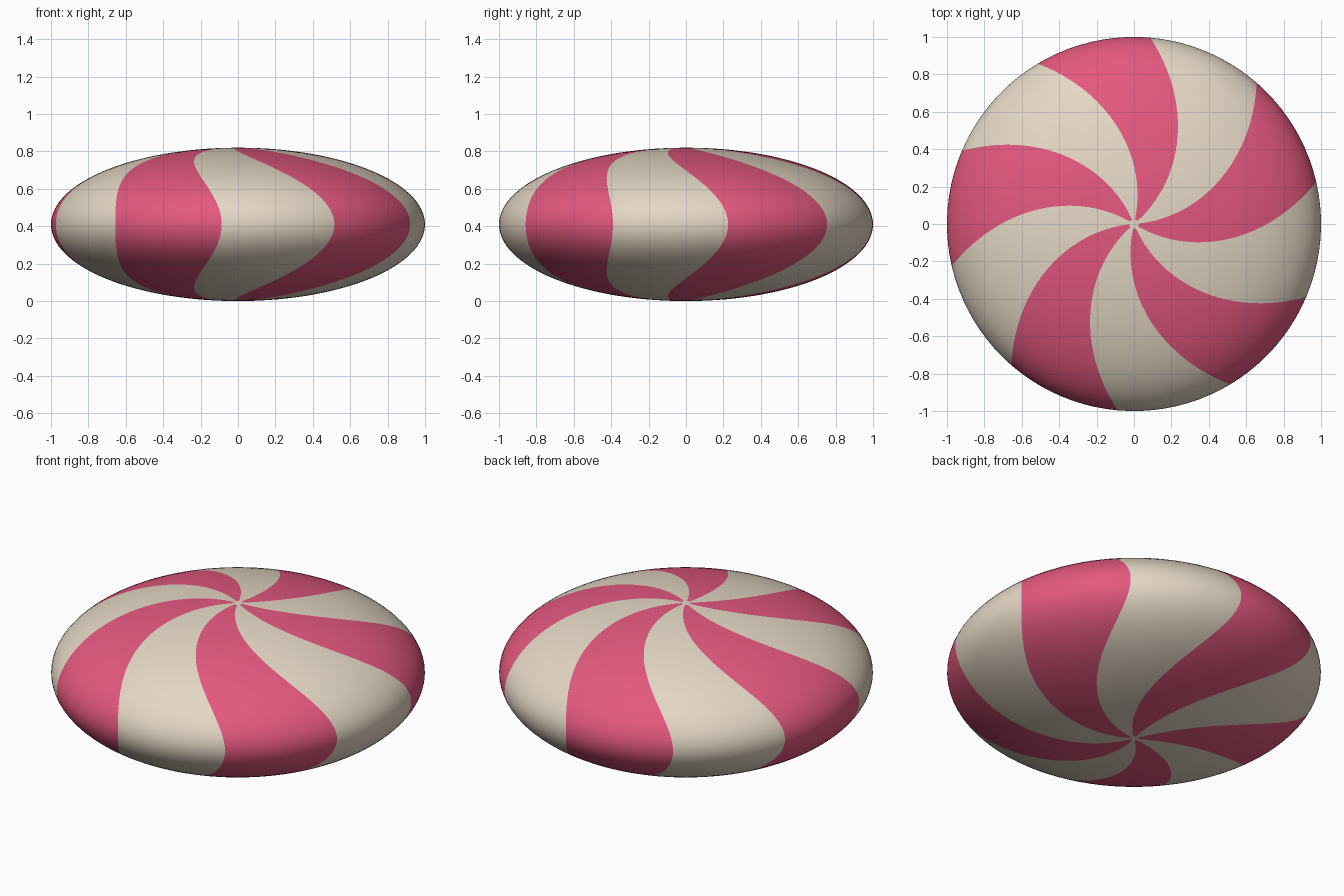
import bpy, bmesh, math

if "Cube" in bpy.data.objects:
    bpy.data.objects.remove(bpy.data.objects["Cube"])

HALF_HEIGHT = 0.41
STRIPES = 5              # pink stripes, same number of cream ones
COLS_PER_STRIPE = 10
COLS = STRIPES * 2 * COLS_PER_STRIPE
RINGS = 64               # rings from pole to pole
START = math.radians(13) # first pink edge at the rim
TWIST = math.radians(45) # swirl between rim and centre
CAP = math.asin(0.025)   # tiny plain cap at each pole


def material(name, color):
    m = bpy.data.materials.new(name)
    m.diffuse_color = (*color, 1)
    m.use_nodes = True
    m.node_tree.nodes["Principled BSDF"].inputs["Base Color"].default_value = m.diffuse_color
    return m


# Flattened ball whose mesh columns follow the swirl
bm = bmesh.new()
rings = []
for i in range(RINGS + 1):
    t = CAP + (math.pi - 2 * CAP) * i / RINGS
    r, z = math.sin(t), HALF_HEIGHT * (1 + math.cos(t))
    ring = []
    for j in range(COLS):
        a = START + math.tau * j / COLS - TWIST * (1 - r)
        ring.append(bm.verts.new((r * math.cos(a), r * math.sin(a), z)))
    rings.append(ring)

# Alternate pink and cream stripes by column
for upper, lower in zip(rings, rings[1:]):
    for j in range(COLS):
        k = (j + 1) % COLS
        f = bm.faces.new((upper[j], lower[j], lower[k], upper[k]))
        f.material_index = 1 if (j // COLS_PER_STRIPE) % 2 == 0 else 0

# Cream caps at the poles
for ring, z in ((rings[0], 2 * HALF_HEIGHT), (rings[-1], 0)):
    pole = bm.verts.new((0, 0, z))
    for j in range(COLS):
        bm.faces.new((ring[j], ring[(j + 1) % COLS], pole))

bmesh.ops.recalc_face_normals(bm, faces=bm.faces[:])
for f in bm.faces:
    f.smooth = True

mesh = bpy.data.meshes.new("swirl_candy")
bm.to_mesh(mesh)
bm.free()
mesh.materials.append(material("cream", (0.775, 0.68, 0.555)))
mesh.materials.append(material("pink", (0.775, 0.098, 0.212)))
candy = bpy.data.objects.new("swirl_candy", mesh)
bpy.context.collection.objects.link(candy)
